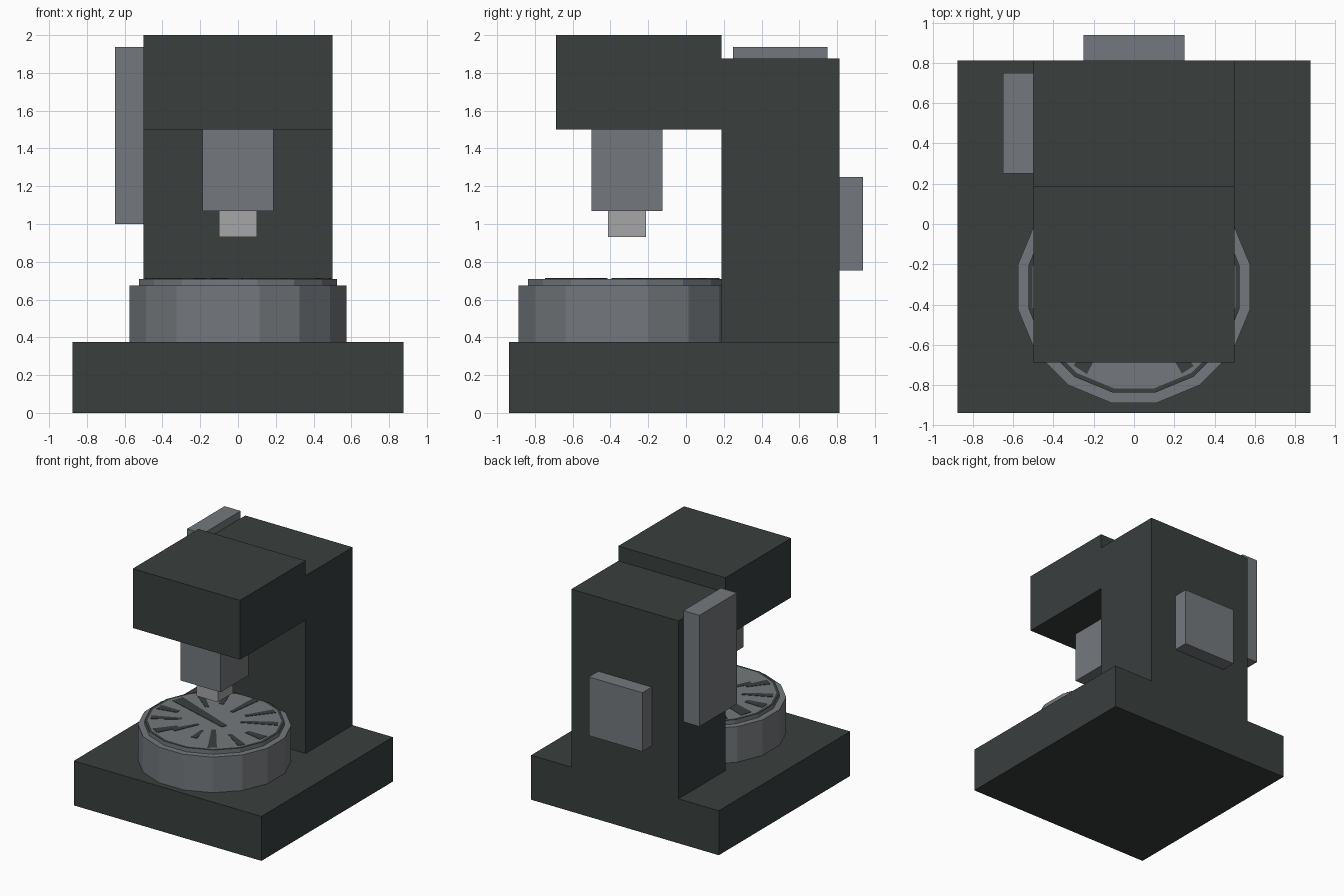
import bpy, bmesh
from math import radians, cos, sin, pi

old = bpy.data.objects.get("Cube")
if old:
    bpy.data.objects.remove(old, do_unlink=True)


def material(name, r, g, b):
    m = bpy.data.materials.new(name)
    m.use_nodes = True
    m.diffuse_color = (r, g, b, 1)
    m.node_tree.nodes["Principled BSDF"].inputs["Base Color"].default_value = (r, g, b, 1)
    return m


DARK = material("dark slate", 0.041, 0.049, 0.048)
GREY = material("steel grey", 0.175, 0.19, 0.205)
LIGHT = material("light steel", 0.38, 0.38, 0.39)


def finish(name, bm, *mats):
    bmesh.ops.recalc_face_normals(bm, faces=bm.faces)
    mesh = bpy.data.meshes.new(name)
    bm.to_mesh(mesh)
    bm.free()
    for m in mats:
        mesh.materials.append(m)
    obj = bpy.data.objects.new(name, mesh)
    bpy.context.collection.objects.link(obj)
    return obj


def box(name, mat, xs, ys, zs):
    bm = bmesh.new()
    bmesh.ops.create_cube(bm, size=1)
    for v in bm.verts:
        for i, (lo, hi) in enumerate((xs, ys, zs)):
            v.co[i] = hi if v.co[i] > 0 else lo
    return finish(name, bm, mat)


def prism(bm, points, z0, z1):
    face = bm.faces.new([bm.verts.new((x, y, z0)) for x, y in points])
    out = bmesh.ops.extrude_face_region(bm, geom=[face])["geom"]
    for v in out:
        if isinstance(v, bmesh.types.BMVert):
            v.co.z = z1


# Body
box("base", DARK, (-0.875, 0.875), (-0.9375, 0.8125), (0, 0.375))
box("column", DARK, (-0.5, 0.5), (0.1875, 0.8125), (0.375, 1.875))
box("head", DARK, (-0.5, 0.5), (-0.6875, 0.1875), (1.5, 2))

# Housings and press tool
box("rear_box", GREY, (-0.25, 0.25), (0.8125, 0.9375), (0.755, 1.25))
box("side_box", GREY, (-0.65, -0.5), (0.25, 0.75), (1.0, 1.9375))
box("spindle", GREY, (-0.1875, 0.1875), (-0.5, -0.125), (1.07, 1.5))
box("spindle_tip", LIGHT, (-0.1, 0.1), (-0.4125, -0.2125), (0.93, 1.07))

# Sixteen-sided turntable
SIDES = 16
CENTRE = (0, -0.3125, 0)


def ring(radius):
    return [(radius * cos(2 * pi * (i + 0.5) / SIDES), radius * sin(2 * pi * (i + 0.5) / SIDES))
            for i in range(SIDES)]


bm = bmesh.new()
prism(bm, ring(0.586), 0.375, 0.675)
finish("turntable", bm, GREY).location = CENTRE

# Raised plate with a dark border inset around its top
bm = bmesh.new()
prism(bm, ring(0.535), 0.675, 0.71)
bm.normal_update()
top = max(bm.faces, key=lambda f: f.calc_center_median().z)
for f in bmesh.ops.inset_region(bm, faces=[top], thickness=0.022)["faces"]:
    f.material_index = 1
finish("turntable_plate", bm, GREY, DARK).location = CENTRE

# Dark radial grooves: angle, inner radius, outer radius, width
GROOVES = [(161, -0.13, 0.5, 0.1), (-57, 0.17, 0.51, 0.07), (-123, 0.3, 0.51, 0.08),
           (243, 0.14, 0.38, 0.05), (278, 0.2, 0.37, 0.05), (55, 0.25, 0.51, 0.06),
           (28, 0.2, 0.51, 0.06), (-5, 0.32, 0.51, 0.08), (185, 0.32, 0.51, 0.08),
           (85, 0.2, 0.51, 0.06), (115, 0.3, 0.51, 0.07), (138, 0.25, 0.51, 0.06),
           (208, 0.25, 0.51, 0.06), (-30, 0.28, 0.51, 0.06)]
bm = bmesh.new()
for angle, inner, outer, width in GROOVES:
    c, s = cos(radians(angle)), sin(radians(angle))
    w = width / 2
    shape = [(inner, -w / 2), (outer - 0.02, -w), (outer - 0.02, w), (inner, w / 2)]
    prism(bm, [(r * c - t * s, r * s + t * c) for r, t in shape], 0.708, 0.713)
finish("turntable_grooves", bm, DARK).location = CENTRE
